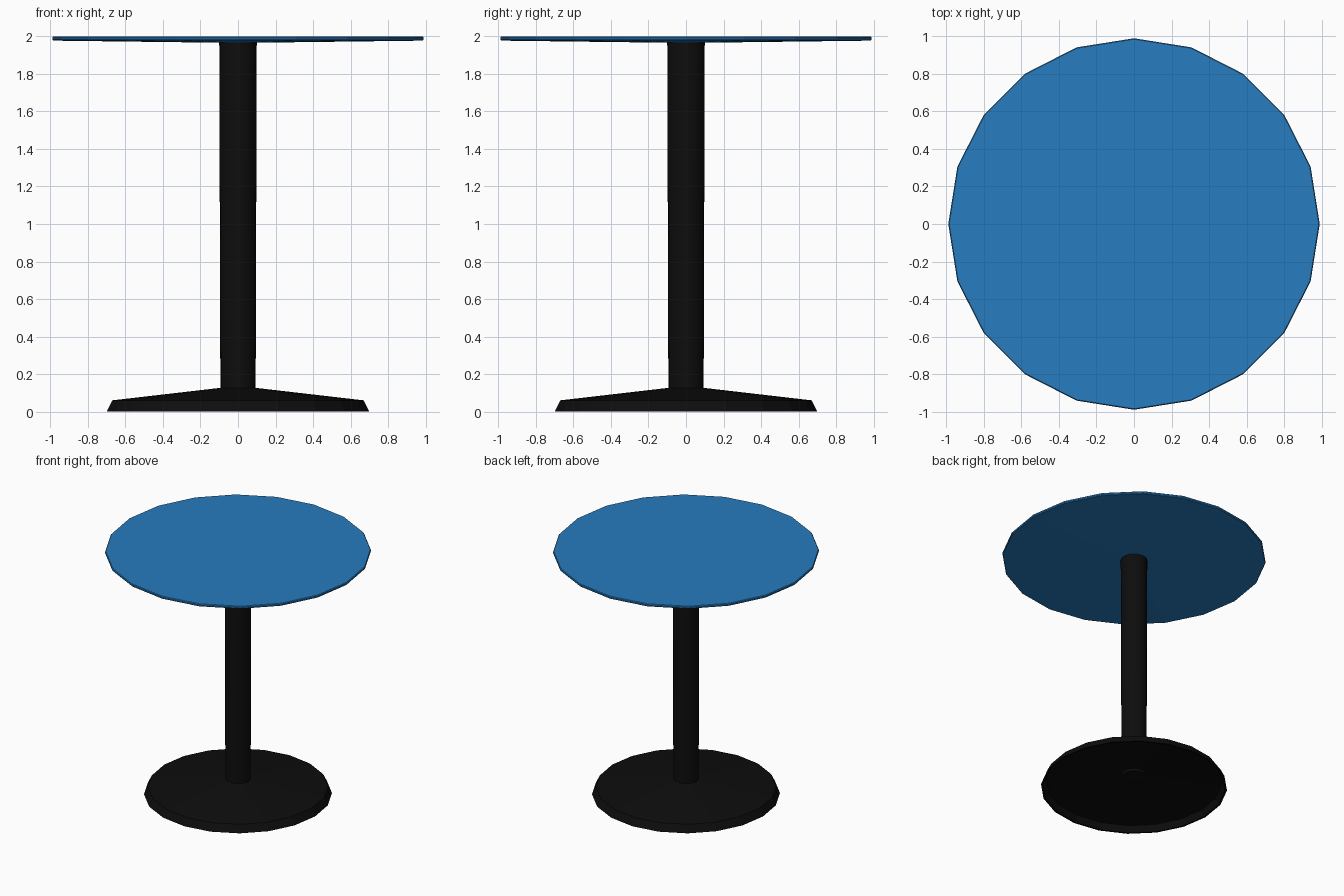
import bpy, bmesh, math
from mathutils import Matrix

if "Cube" in bpy.data.objects:
    bpy.data.objects.remove(bpy.data.objects["Cube"])


def material(name, colour):
    m = bpy.data.materials.new(name)
    m.diffuse_color = (*colour, 1)
    m.use_nodes = True
    m.node_tree.nodes["Principled BSDF"].inputs["Base Color"].default_value = m.diffuse_color
    return m


def lathe(name, profile, sides, mat, smooth=False):
    """Spin an (r, z) profile listed bottom to top; r = 0 closes to a point."""
    bm = bmesh.new()
    verts = [bm.verts.new((r, 0, z)) for r, z in profile]
    edges = [bm.edges.new(pair) for pair in zip(verts, verts[1:])]
    bmesh.ops.spin(bm, geom=verts + edges, cent=(0, 0, 0), axis=(0, 0, 1),
                   angle=math.tau, steps=sides, use_merge=True)
    bmesh.ops.remove_doubles(bm, verts=bm.verts, dist=1e-5)
    bmesh.ops.recalc_face_normals(bm, faces=bm.faces)
    me = bpy.data.meshes.new(name)
    bm.to_mesh(me)
    bm.free()
    me.materials.append(mat)
    ob = bpy.data.objects.new(name, me)
    bpy.context.collection.objects.link(ob)
    if smooth:
        bpy.ops.object.select_all(action='DESELECT')
        ob.select_set(True)
        bpy.context.view_layer.objects.active = ob
        bpy.ops.object.shade_smooth_by_angle(angle=math.radians(30))
    return ob


blue = material("blue_top", (0.02, 0.2, 0.52))
black = material("black_metal", (0.004, 0.004, 0.004))

# Tabletop: flat above, thin rim, shallow cone underneath
lathe("tabletop", [(0, 1.965), (0.95, 1.977), (0.985, 1.979), (0.99, 1.985),
                   (0.99, 1.995), (0.985, 2.0), (0, 2.0)], 20, blue)

# Column: very slight taper, stops inside the hollow base
lathe("column", [(0, 0.09), (0.094, 0.09), (0.1, 1.968), (0, 1.968)],
      20, black, smooth=True)

# Base: hollow conical foot, open underneath
lathe("base", [(0.09, 0.11), (0.66, 0.048), (0.685, 0.0), (0.7, 0.0),
               (0.67, 0.06), (0.09, 0.127)], 20, black)
